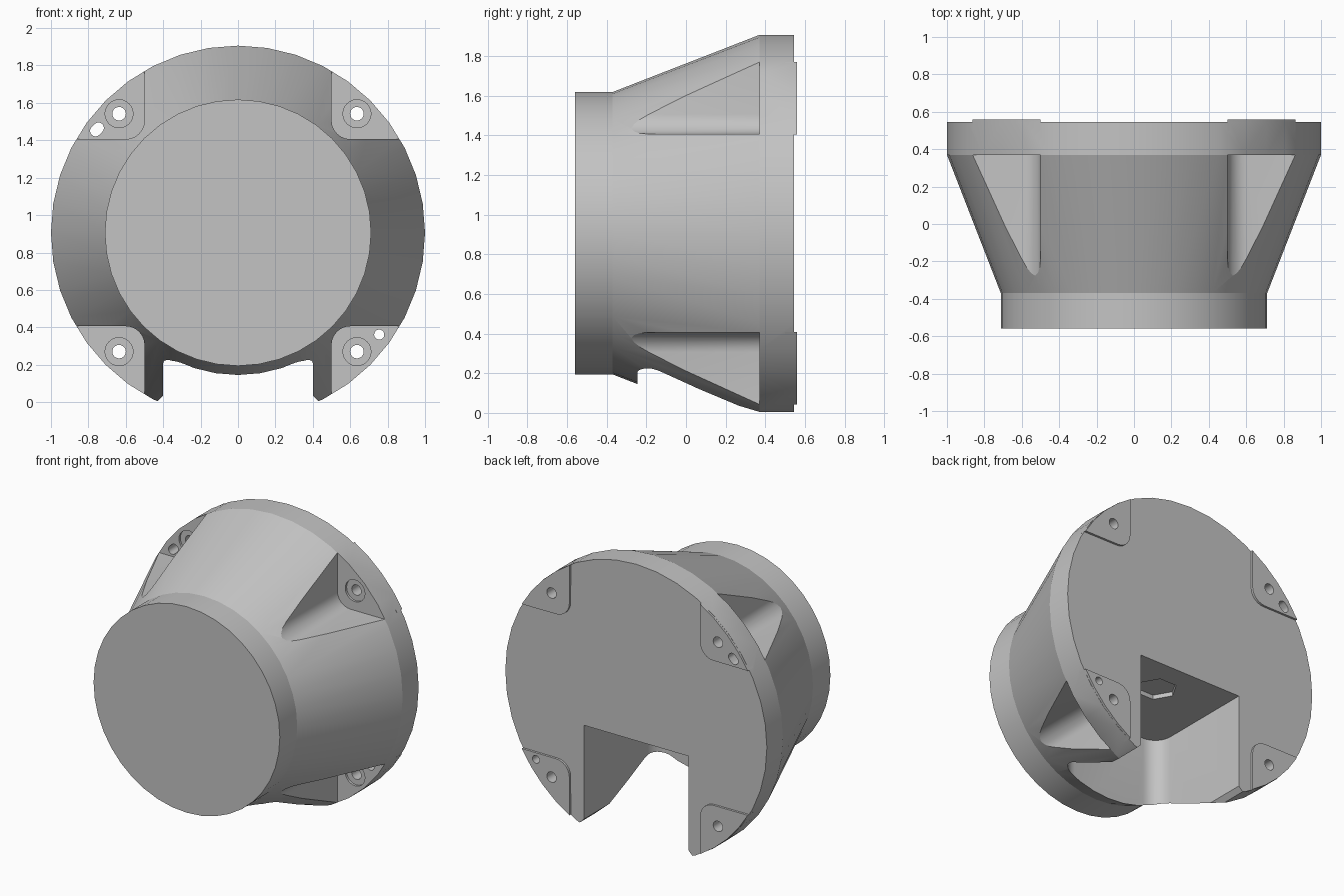
import bpy, bmesh
from math import sin, cos, pi, radians
from mathutils import Matrix, Vector

ZC = 0.906      # height of the housing axis
SIDES = 40

old = bpy.data.objects.get("Cube")
if old:
    bpy.data.objects.remove(old, do_unlink=True)

grey = bpy.data.materials.new("plain grey")
grey.use_nodes = True
grey.diffuse_color = (0.55, 0.55, 0.55, 1)
grey.node_tree.nodes["Principled BSDF"].inputs["Base Color"].default_value = grey.diffuse_color


def finish(bm, name):
    bmesh.ops.recalc_face_normals(bm, faces=bm.faces)
    mesh = bpy.data.meshes.new(name)
    bm.to_mesh(mesh)
    bm.free()
    mesh.materials.append(grey)
    obj = bpy.data.objects.new(name, mesh)
    bpy.context.collection.objects.link(obj)
    return obj


def prism(name, points, start, end, upright=False):
    """Extrude an outline along y, or along z when upright."""
    def place(p, d):
        return (p[0], p[1], d + ZC) if upright else (p[0], d, p[1] + ZC)
    bm = bmesh.new()
    face = bm.faces.new([bm.verts.new(place(p, start)) for p in points])
    made = bmesh.ops.extrude_face_region(bm, geom=[face])["geom"]
    shift = Vector(place((0, 0), end)) - Vector(place((0, 0), start))
    bmesh.ops.translate(bm, vec=shift, verts=[v for v in made if isinstance(v, bmesh.types.BMVert)])
    return finish(bm, name)


def arc(cx, cy, r, a, b, n):
    return [(cx + r * cos(radians(a + (b - a) * i / n)),
             cy + r * sin(radians(a + (b - a) * i / n))) for i in range(n + 1)]


def combine(target, tool, operation="DIFFERENCE"):
    mod = target.modifiers.new(tool.name, "BOOLEAN")
    mod.operation, mod.solver, mod.object = operation, "EXACT", tool
    bpy.context.view_layer.objects.active = target
    bpy.ops.object.modifier_apply(modifier=mod.name)
    bpy.data.objects.remove(tool, do_unlink=True)


# Turned body: front drum, flared cone, rear flange
bm = bmesh.new()
profile = [(0, -0.56), (0.712, -0.56), (0.712, -0.37), (1, 0.37), (1, 0.545), (0, 0.545)]
verts = [bm.verts.new((r, y, 0)) for r, y in profile]
edges = [bm.edges.new(pair) for pair in zip(verts, verts[1:])]
bmesh.ops.spin(bm, geom=verts + edges, cent=(0, 0, 0), axis=(0, 1, 0),
               angle=2 * pi, steps=SIDES)
bmesh.ops.remove_doubles(bm, verts=bm.verts, dist=0.0005)
bmesh.ops.dissolve_limit(bm, angle_limit=0.01, verts=bm.verts, edges=bm.edges)
bmesh.ops.transform(bm, matrix=Matrix.Translation((0, 0, ZC)), verts=bm.verts)
housing = finish(bm, "housing")

# Corner pads, bolt pockets and bolt holes
inner = arc(0.6, 0.6, 0.1, 270, 180, 6)
for sx in (-1, 1):
    for sz in (-1, 1):
        def flip(points):
            return [(x * sx, z * sz) for x, z in points]
        pad = inner + arc(0, 0, 0.998, 60, 30, 4)
        combine(housing, prism("mounting_pad", flip(pad), 0.5, 0.56), "UNION")
        pocket = inner + [(0.5, 1.3), (1.3, 1.3), (1.3, 0.5)]
        combine(housing, prism("bolt_pocket", flip(pocket), -0.7, 0.37))
        circle = arc(0.636, 0.636, 0.036, 0, 345, 23)
        combine(housing, prism("bolt_hole", flip(circle), 0.2, 0.7))
        seat = arc(0.636, 0.636, 0.075, 0, 345, 23)
        combine(housing, prism("bolt_seat", flip(seat), 0.2, 0.385))

# Locating pin hole and slot
pin = arc(0.755, -0.545, 0.027, 0, 345, 23)
combine(housing, prism("pin_hole", pin, 0.2, 0.7))
slot = arc(-0.748, 0.544, 0.029, -135, 45, 10) + arc(-0.764, 0.56, 0.029, 45, 225, 10)
slot = [(-1.51 - x, z) for x, z in slot]
slot = [(x, z) for x, z in slot]
combine(housing, prism("pin_slot", slot, 0.2, 0.7))

# Rear bay open at the bottom and back, with rounded front corners
bay = [(0.4, 0.8)] + arc(0.28, -0.125, 0.12, 0, -90, 8) + arc(-0.28, -0.125, 0.12, 270, 180, 8) + [(-0.4, 0.8)]
combine(housing, prism("bay", bay, -1.2, -0.22, upright=True))
flare = [(-0.4, -0.87), (0.4, -0.87), (0.48, -0.95), (-0.48, -0.95)]
combine(housing, prism("bay_flare", flare, 0, 0.8))

# Shallow hexagonal recess in the bay roof
hexagon = arc(0.05, 0.28, 0.13, 0, 300, 5)
combine(housing, prism("roof_recess", hexagon, -0.3, -0.19, upright=True))

# Smooth the round surfaces, keep the machined edges crisp
bpy.ops.object.select_all(action="DESELECT")
housing.select_set(True)
bpy.context.view_layer.objects.active = housing
bpy.ops.object.shade_smooth_by_angle(angle=radians(20))
